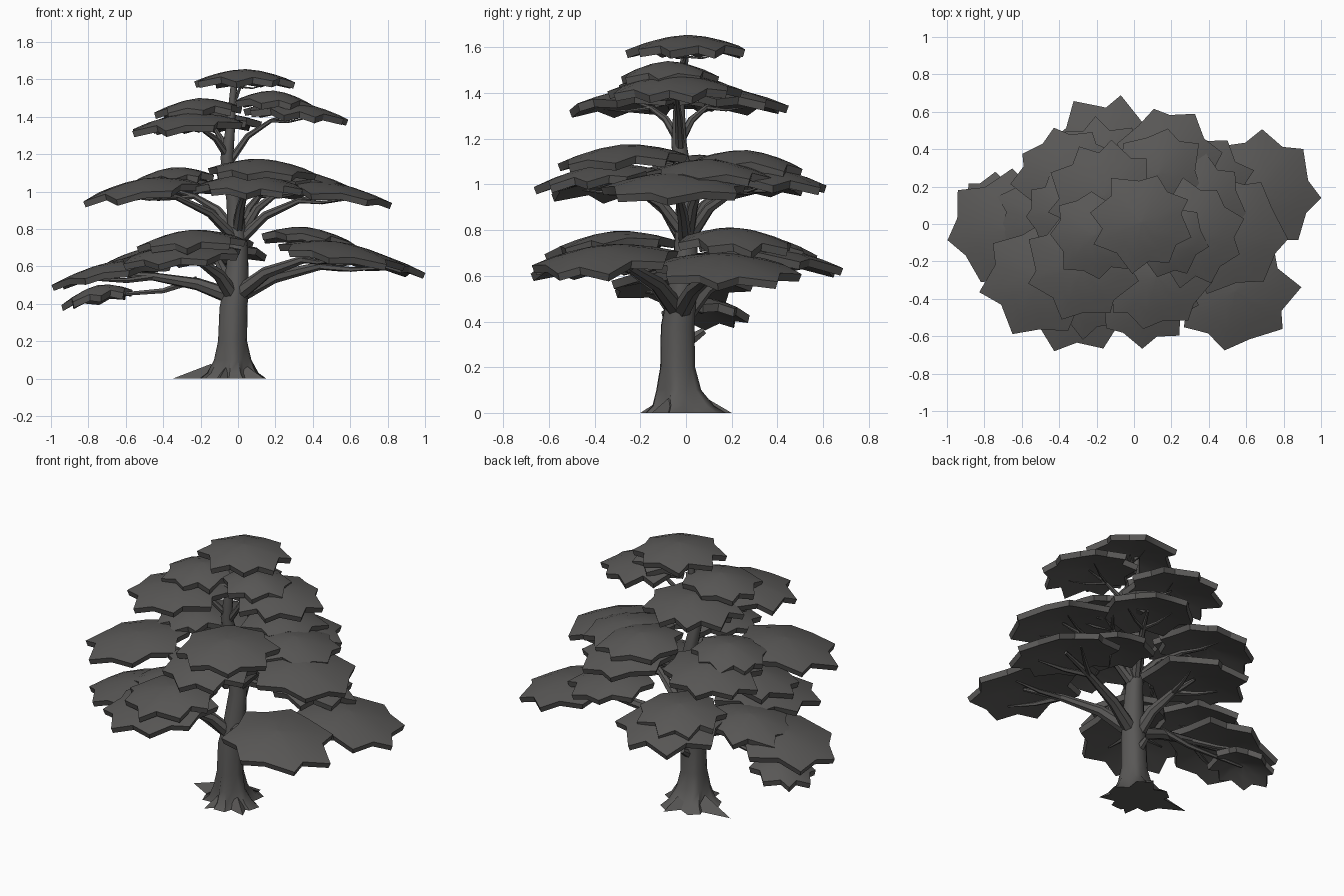
import bpy, bmesh, math, random
from mathutils import Vector

random.seed(7)
cube = bpy.data.objects.get("Cube")
if cube:
    bpy.data.objects.remove(cube)

mat = bpy.data.materials.new("dark grey")
mat.use_nodes = True
grey = (0.1, 0.097, 0.094, 1)
mat.diffuse_color = grey
mat.node_tree.nodes["Principled BSDF"].inputs["Base Color"].default_value = grey


def finish(name, bm, angle):
    """Turn a bmesh into a shaded object."""
    bmesh.ops.recalc_face_normals(bm, faces=bm.faces)
    mesh = bpy.data.meshes.new(name)
    bm.to_mesh(mesh)
    bm.free()
    mesh.materials.append(mat)
    obj = bpy.data.objects.new(name, mesh)
    bpy.context.collection.objects.link(obj)
    bpy.ops.object.select_all(action="DESELECT")
    obj.select_set(True)
    bpy.context.view_layer.objects.active = obj
    bpy.ops.object.shade_smooth_by_angle(angle=math.radians(angle))


def skin(bm, rings):
    """Bridge closed rings of vertices and cap both ends."""
    loops = [[bm.verts.new(p) for p in ring] for ring in rings]
    n = len(loops[0])
    for a, b in zip(loops, loops[1:]):
        for i in range(n):
            j = (i + 1) % n
            bm.faces.new((a[i], a[j], b[j], b[i]))
    bm.faces.new(loops[0])
    bm.faces.new(loops[-1])


def tube(bm, points, radii, sides=6):
    """Tapered tube along a path."""
    points = [Vector(p) for p in points]
    rings = []
    for k, p in enumerate(points):
        d = points[min(k + 1, len(points) - 1)] - points[max(k - 1, 0)]
        q = d.to_track_quat("Z", "Y")
        rings.append([p + q @ Vector((math.cos(t), math.sin(t), 0)) * radii[k]
                      for t in (math.tau * i / sides for i in range(sides))])
    skin(bm, rings)


def foliage_pad(name, x, y, top, r):
    """Domed star-edged pad that slopes down away from the trunk."""
    points = random.choice((7, 8, 8, 9))
    start = random.random() * math.tau
    n = points * 2
    outline = []
    for i in range(n):
        a = start + math.tau * (i + random.uniform(-0.25, 0.25)) / n
        reach = random.uniform(0.97, 1.08) if i % 2 else random.uniform(0.78, 0.87)
        outline.append(Vector((math.cos(a), math.sin(a), 0)) * r * reach)
    slope = Vector((x, y, 0)) * 0.27

    def ring(scale, height):
        result = []
        for p in outline:
            q = p * scale
            drop = 0.065 * (q.length / r) ** 1.7 + slope.dot(q)
            result.append(Vector((x, y, top + height - drop)) + q)
        return result

    bm = bmesh.new()
    skin(bm, [ring(0.02, 0), ring(0.35, 0), ring(0.7, 0), ring(1, 0),
              ring(0.96, -0.038), ring(0.5, -0.045), ring(0.02, -0.045)])
    finish(name, bm, 30)


# Trunk path: centre, then radius
trunk_path = [(-.03, 0, 0, .16), (-.03, -.01, .03, .125), (-.03, -.03, .1, .094),
              (-.03, -.035, .2, .077), (-.025, -.035, .38, .074), (-.01, -.02, .5, .066),
              (0, 0, .7, .052), (-.02, 0, .95, .042), (-.06, -.03, 1.18, .034),
              (-.04, -.03, 1.35, .024), (-.02, 0, 1.6, .016)]
bm = bmesh.new()
rings = []
for cx, cy, z, r in trunk_path:
    flare = 0.22 * max(0, 1 - z / .2) + 0.04
    rings.append([Vector((cx + r * (1 + flare * math.cos(5 * t + 1)) * math.cos(t),
                          cy + r * (1 + flare * math.cos(5 * t + 1)) * math.sin(t), z))
                  for t in (math.tau * i / 15 for i in range(15))])
skin(bm, rings)
finish("trunk", bm, 50)

# Roots spread as flat spikes
bm = bmesh.new()
base = Vector((-.03, -.01, 0))
for tip in ((-.35, .05), (.14, -.15), (.02, .2), (-.1, -.2)):
    p = Vector((*tip, 0))
    reach = p - base
    side = Vector((-reach.y, reach.x, 0)).normalized() * .07
    mid = base.lerp(p, .35)
    a, b, c, d = (bm.verts.new(v) for v in (mid + side, mid - side, p, mid + Vector((0, 0, .08))))
    for f in ((a, b, c), (a, c, d), (c, b, d), (b, a, d)):
        bm.faces.new(f)
finish("roots", bm, 30)

# Broken stub on the back of the trunk, and the low side branch
bm = bmesh.new()
tube(bm, [(-.03, -.01, .3), (-.03, .05, .34), (-.03, .08, .36)], [.03, .022, .016])
finish("trunk_stub", bm, 40)
bm = bmesh.new()
tube(bm, [(-.22, -.02, .53), (-.4, .02, .47), (-.76, .07, .44)], [.02, .015, .008])
finish("low_branch", bm, 40)

# Tiers: trunk height where limbs start, limb radius, pads as x, y, top, radius
tiers = {
    "crown": (1.35, .014, [(.04, .01, 1.655, .27)]),
    "upper": (1.14, .022, [
        (-.27, -.22, 1.42, .3), (-.16, .15, 1.425, .29), (.3, -.05, 1.48, .28)]),
    "middle": (.72, .032, [
        (-.5, -.3, 1.07, .31), (-.35, .24, 1.07, .29), (.06, -.36, 1.09, .29),
        (.34, .1, 1.11, .27), (.5, -.05, 1.05, .32), (.18, .34, 1.08, .29)]),
    "lower": (.38, .045, [
        (.67, .18, .69, .33), (.54, -.36, .73, .33), (-.3, -.35, .72, .34),
        (-.68, -.03, .625, .32), (-.15, .37, .73, .32)]),
}

# Small pads resting on the larger ones
caps = [(-.21, -.06, 1.50, .24), (.19, -.08, 1.54, .21),
        (-.35, .06, 1.13, .23), (.12, -.28, 1.175, .29), (.13, .27, 1.15, .25),
        (.37, .22, .81, .26), (-.25, -.32, .795, .28), (-.17, .3, .785, .26),
        (-.48, .03, .7, .26), (-.75, .08, .5, .19)]


def trunk_at(z):
    """Trunk centre at a height."""
    for a, b in zip(trunk_path, trunk_path[1:]):
        if a[2] <= z <= b[2]:
            return Vector(a[:3]).lerp(Vector(b[:3]), (z - a[2]) / (b[2] - a[2]))


for k, pad in enumerate(caps, 1):
    foliage_pad(f"cap_foliage_{k}", *pad)

# Main foliage pads, each carried by a bent limb that forks into twigs
for tier, (height, thick, pads) in tiers.items():
    for k, (x, y, top, r) in enumerate(pads, 1):
        foliage_pad(f"{tier}_foliage_{k}", x, y, top, r)
        start = trunk_at(height + random.uniform(0, .06))
        end = Vector((x, y, top - .06))
        rise = end.z - start.z
        knee = start.lerp(end, .3) + Vector((0, 0, rise * .25))
        fork = start.lerp(end, .65)
        fork.z = start.z + rise * .85
        bm = bmesh.new()
        tube(bm, [start, knee, fork, end],
             [thick, thick * .75, thick * .5, thick * .25], 7)
        out = Vector((x - start.x, y - start.y, 0)).normalized()
        across = Vector((-out.y, out.x, 0))
        for s in (-1, 1):
            tip = end + (across * s * .45 + out * .2) * r
            tip.z = end.z - .025 - .27 * Vector((x, y, 0)).dot(tip - end)
            tube(bm, [fork, fork.lerp(tip, .5) - Vector((0, 0, .012)), tip],
                 [thick * .4, thick * .3, thick * .12], 5)
        finish(f"{tier}_limb_{k}", bm, 40)
